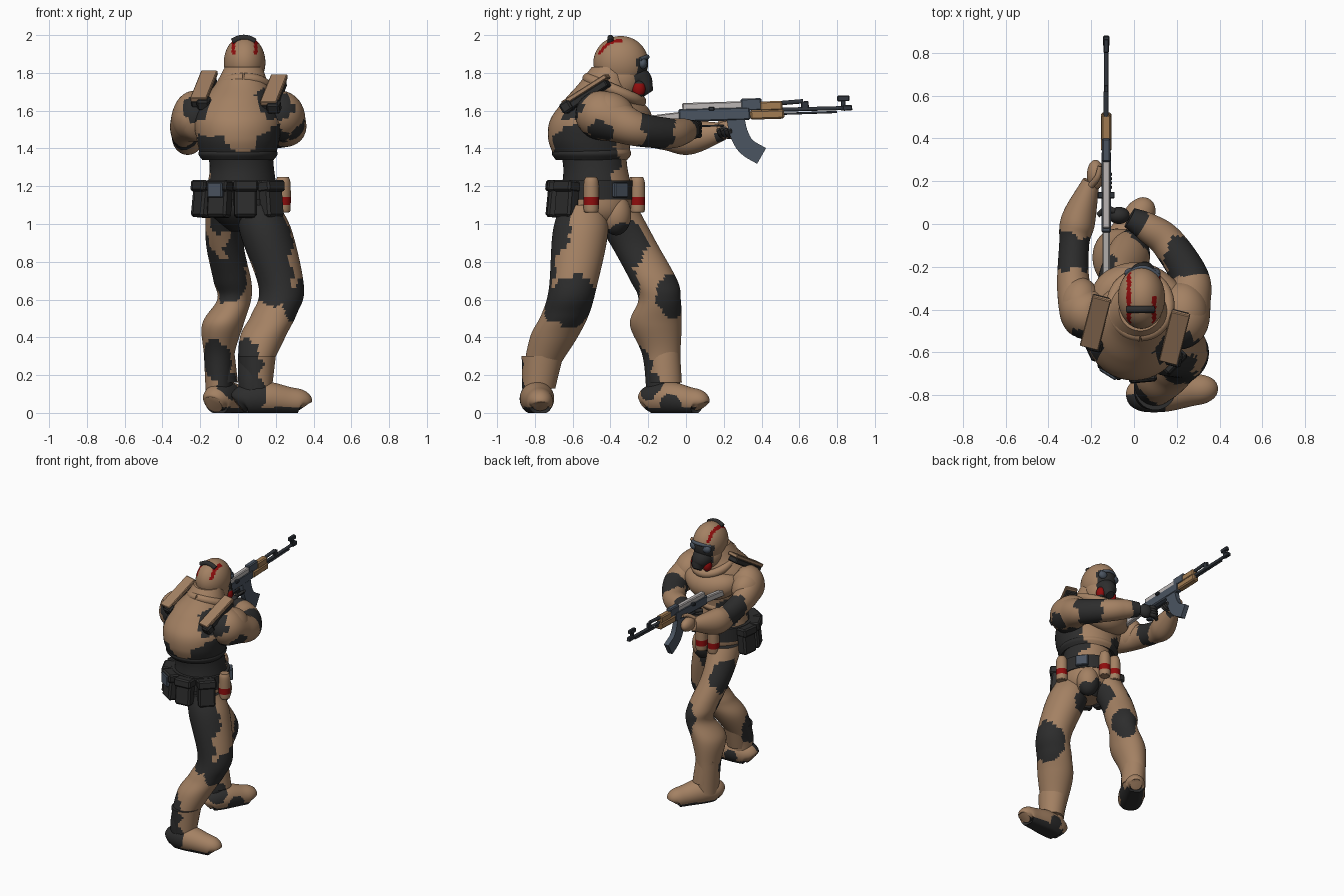
import bpy, bmesh, math
from mathutils import Vector, Matrix, noise

default_cube = bpy.data.objects.get("Cube")
if default_cube:
    bpy.data.objects.remove(default_cube, do_unlink=True)


def colour(name, red, green, blue):
    material = bpy.data.materials.new(name)
    material.use_nodes = True
    material.diffuse_color = (red, green, blue, 1)
    shader = material.node_tree.nodes["Principled BSDF"]
    shader.inputs["Base Color"].default_value = (red, green, blue, 1)
    return material


TAN = colour("tan cloth", .37, .22, .125)
DARK = colour("charcoal cloth", .026, .026, .026)
RED = colour("red paint", .28, .004, .004)
STEEL = colour("blue steel", .07, .09, .12)
BARREL = colour("dark steel", .03, .036, .045)
PALE = colour("pale metal", .5, .47, .46)
WOOD = colour("wood", .36, .2, .085)
CLOTH = [TAN, DARK]

# Dark camouflage patches on the cloth: x, y, z, radius
PATCHES = [
    (.1, -.73, .93, .18), (.16, -.73, .72, .13), (.33, -.6, .57, .14), (.02, -.8, .28, .11),
    (.05, -.87, .1, .09), (.12, -.7, .05, .05), (.06, -.34, .9, .13), (-.08, -.32, .7, .13),
    (.07, -.03, .62, .12), (-.12, -.24, .27, .1), (-.04, -.19, .14, .07), (.04, -.08, .05, .05),
    (-.19, -.24, .92, .11), (-.05, -.6, 1.1, .2), (.14, -.54, 1.35, .17), (-.12, -.62, 1.35, .13),
    (-.12, -.36, 1.35, .1), (.2, -.6, 1.66, .1), (-.22, -.56, 1.62, .08), (.34, -.46, 1.47, .07),
    (.25, -.17, 1.5, .11), (-.02, .03, 1.5, .08), (-.29, -.14, 1.5, .1), (-.14, .2, 1.46, .05)]


def camouflage(centre):
    wobble = .3 * noise.noise(centre * 14)
    dark = any((centre - Vector(patch[:3])).length < patch[3] * (1.1 - wobble) for patch in PATCHES)
    return int(dark or centre.z < .03)


def finish(mesh, name, materials, rule=None, angle=40):
    """Turn a bmesh into a shaded object, colouring its faces by a rule."""
    bmesh.ops.recalc_face_normals(mesh, faces=mesh.faces)
    if rule:
        for face in mesh.faces:
            face.material_index = rule(face.calc_center_median())
    data = bpy.data.meshes.new(name)
    mesh.to_mesh(data)
    mesh.free()
    thing = bpy.data.objects.new(name, data)
    bpy.context.collection.objects.link(thing)
    for material in materials:
        data.materials.append(material)
    bpy.ops.object.select_all(action="DESELECT")
    thing.select_set(True)
    bpy.context.view_layer.objects.active = thing
    bpy.ops.object.shade_smooth_by_angle(angle=math.radians(angle))


def tube(name, rings, materials=CLOTH, rule=None, squash=1, level=False, sides=48, steps=10):
    """Smooth loft through rings (x, y, z, radius); level keeps the rings horizontal."""
    if materials is CLOTH and not rule:
        rule = camouflage
    keys = [Vector(ring) for ring in rings]
    keys = [2 * keys[0] - keys[1]] + keys + [2 * keys[-1] - keys[-2]]
    path = []
    for before, start, end, after in zip(keys, keys[1:], keys[2:], keys[3:]):
        for step in range(steps):
            t = step / steps
            path.append(start + t / 2 * (end - before + t * (2 * before - 5 * start + 4 * end - after
                                         + t * (3 * start - before - 3 * end + after))))
    path.append(keys[-2])
    mesh, loops = bmesh.new(), []
    for index, point in enumerate(path):
        across, depth = Vector((1, 0, 0)), Vector((0, 1, 0))
        if not level:
            ahead, behind = path[min(index + 1, len(path) - 1)], path[max(index - 1, 0)]
            along = (ahead - behind).to_3d().normalized()
            across = along.cross(Vector((0, 0, 1))).normalized()
            depth = across.cross(along)
        loop = []
        for side in range(sides):
            turn = math.tau * (side + .5) / sides
            spot = point.to_3d() + point[3] * (across * math.cos(turn) + depth * squash * math.sin(turn))
            spot.z = max(spot.z, 0)
            loop.append(mesh.verts.new(spot))
        loops.append(loop)
    for low, high in zip(loops, loops[1:]):
        for side in range(sides):
            mesh.faces.new((low[side - 1], low[side], high[side], high[side - 1]))
    mesh.faces.new(loops[0])
    mesh.faces.new(loops[-1])
    finish(mesh, name, materials, rule)


def blob(name, place, size, materials=CLOTH, rule=camouflage):
    mesh = bmesh.new()
    bmesh.ops.create_uvsphere(mesh, u_segments=64, v_segments=40, radius=1)
    mesh.transform(Matrix.Translation(place) @ Matrix.Diagonal((*size, 1)))
    finish(mesh, name, materials, rule)


def box(name, place, size, material, turn=0, tilt=0):
    mesh = bmesh.new()
    bmesh.ops.create_cube(mesh, size=1)
    mesh.transform(Matrix.Diagonal((*size, 1)))
    bmesh.ops.bevel(mesh, geom=mesh.edges[:], offset=min(size) / 6, segments=1, affect="EDGES")
    mesh.transform(Matrix.Translation(place) @ Matrix.Rotation(turn, 4, "Z") @ Matrix.Rotation(tilt, 4, "X"))
    finish(mesh, name, [material], angle=20)


def boot(name, heel, toe):
    heel, toe = Vector(heel), Vector(toe)
    profile = ((0, .05), (.1, .08), (.4, .09), (.75, .075), (.95, .065), (1, .04))
    tube(name, [(*heel.lerp(toe, t), height * .85, height) for t, height in profile])


def gaiter(name, top, bottom):
    tube(name, [top, bottom], level=True, squash=1.1)


# Legs and boots
tube("right_leg", [(.11, -.55, 1.1, .11), (.15, -.56, .95, .14), (.23, -.6, .66, .12), (.19, -.64, .52, .12),
                   (.13, -.7, .4, .12), (.08, -.78, .2, .08), (.08, -.79, .06, .07)], level=True, squash=1.05)
tube("left_leg", [(-.06, -.4, 1.1, .11), (-.07, -.28, .9, .1), (-.03, -.17, .7, .1), (-.02, -.14, .6, .09),
                  (-.08, -.16, .47, .11), (-.1, -.13, .3, .08), (-.1, -.12, .08, .07)], level=True, squash=1.25)
gaiter("right_gaiter", (.1, -.76, .3, .1), (.1, -.78, .13, .08))
gaiter("left_gaiter", (-.1, -.12, .33, .08), (-.08, -.11, .16, .08))
boot("right_boot", (0, -.8), (.35, -.77))
boot("left_boot", (-.13, -.21), (.05, .08))

# Trunk with overhanging jacket
tube("trunk", [(.04, -.46, .96, .08), (.03, -.47, 1.05, .17), (.02, -.47, 1.15, .19), (.02, -.48, 1.3, .17),
               (0, -.5, 1.45, .18)], level=True)
blob("groin_guard", (.11, -.37, 1.05), (.08, .08, .11))
tube("jacket", [(0, -.5, 1.36, .2), (0, -.51, 1.45, .22), (0, -.49, 1.55, .23), (0, -.46, 1.65, .19),
                (.02, -.43, 1.74, .14), (.03, -.4, 1.83, .1)], level=True)
tube("jacket_hem", [(0, -.5, 1.34, .19), (0, -.5, 1.37, .21), (0, -.5, 1.4, .2)], CLOTH,
     lambda centre: int(centre.y < -.6 or camouflage(centre)), level=True)
tube("chest_fold", [(-.17, -.4, 1.6, .04), (-.1, -.31, 1.57, .09), (.03, -.28, 1.55, .1),
                    (.16, -.33, 1.57, .07), (.2, -.4, 1.6, .03)])

# Collar ring and shoulder plates
turns = [math.tau * step / 16 for step in range(17)]
tube("collar", [(.03 + .13 * math.sin(turn), -.38 - .14 * math.cos(turn), 1.71 + .06 * math.cos(turn), .03)
                for turn in turns], steps=3, sides=16)
for side, place in (("left", (-.18, -.46, 1.73)), ("right", (.19, -.53, 1.71))):
    place = Vector(place)
    box(side + "_shoulder_plate", place, (.09, .28, .025), TAN, -.25, .55)
    box(side + "_plate_backing", place - Vector((0, -.01, .03)), (.085, .26, .04), DARK, -.25, .55)
    box(side + "_plate_trim", place + Vector((.02, 0, .01)), (.02, .24, .01), DARK, -.25, .55)
    box(side + "_plate_buckle", place - Vector((0, .1, .09)), (.07, .06, .06), DARK, -.25, .55)


# Belt and the gear around it
def around_belt(degrees, radius, height):
    turn = math.radians(degrees)
    return Vector((.02 + radius * math.cos(turn), -.475 + radius * math.sin(turn), height)), turn + math.pi / 2


tube("belt", [(.02, -.475, 1.13, .2), (.02, -.475, 1.23, .2)], [DARK], level=True)
for degrees in (-155, -122, -85, -45, 172):
    place, turn = around_belt(degrees, .22, 1.13)
    box("pouch", place, (.12, .075, .19), DARK, turn, -.1)
    box("pouch_flap", place + Vector((0, 0, .07)), (.13, .09, .06), DARK, turn, -.1)
for name, degrees in (("front_buckle", 38), ("rear_buckle", -122)):
    place, turn = around_belt(degrees, .205 if degrees > 0 else .26, 1.18)
    box(name, place, (.09, .03, .08), STEEL, turn)
for degrees in (-7, 82, 107):
    place, turn = around_belt(degrees, .22, 1.06)
    tube("canister", [(*place + Vector((0, 0, rise)), radius)
                      for rise, radius in ((0, .03), (.02, .04), (.15, .04), (.19, .03))],
         [TAN, RED], lambda centre: int(1.1 < centre.z < 1.14), level=True)

# Arms
tube("right_arm", [(.14, -.47, 1.59, .07), (.21, -.46, 1.58, .13), (.25, -.36, 1.54, .11), (.26, -.25, 1.5, .09),
                   (.16, -.09, 1.48, .08), (.07, -.02, 1.49, .07), (-.02, .03, 1.5, .05)])
tube("left_arm", [(-.14, -.45, 1.58, .07), (-.22, -.42, 1.57, .12), (-.28, -.3, 1.52, .08),
                  (-.28, -.1, 1.47, .07), (-.26, .02, 1.46, .08), (-.2, .2, 1.49, .04)], squash=1.15)
blob("right_shoulder", (.23, -.42, 1.57), (.12, .15, .13))
blob("left_shoulder", (-.25, -.39, 1.56), (.1, .14, .12))

# Hands with curled fingers
blob("right_palm", (-.07, .04, 1.5), (.05, .04, .05), [DARK])
blob("left_palm", (-.18, .23, 1.5), (.04, .07, .05))
for finger in range(4):
    shift = finger * .02
    tube("left_finger", [(-.2, .19 + shift, 1.52, .014), (-.18, .2 + shift, 1.47, .016),
                         (-.13, .18 + shift, 1.48, .014), (-.11, .17 + shift, 1.5, .01)], CLOTH,
         lambda centre: int(centre.x > -.15), sides=10)
    tube("right_finger", [(-.09, .06, 1.53 - shift, .015), (-.13, .07, 1.53 - shift, .015),
                          (-.17, .04, 1.53 - shift, .012)], [DARK], sides=10)
tube("left_thumb", [(-.2, .18, 1.53, .016), (-.17, .22, 1.56, .015), (-.16, .27, 1.57, .01)], sides=10)


# Hood with painted stripes and crest
def hood_paint(centre):
    stripe_start = -.47 if centre.z < 1.97 else -.43
    stripe_end = -.2 if centre.x < .03 else -.34
    if centre.z > 1.9 and stripe_start < centre.y < stripe_end and .05 < abs(centre.x - .035) < .068:
        return 2
    return int(centre.y > -.26 and centre.z < 1.88)


def arch(name, place, width, rise, bow, radius, material):
    """Curved bar across the head, bowed forward and up in the middle."""
    x, y, z = place
    tube(name, [(x + width * t, y - bow * t * t, z - rise * t * t, radius) for t in (-1, -.5, 0, .5, 1)],
         [material], sides=14)


blob("hood", (.035, -.345, 1.855), (.11, .145, .14), [TAN, DARK, RED], hood_paint)
blob("hood_jaw", (.035, -.34, 1.77), (.1, .11, .12), CLOTH, lambda centre: int(centre.y > -.27))
arch("hood_crest", (.03, -.4, 1.985), .06, .02, 0, .017, DARK)

# Breathing mask
arch("brow_guard", (.04, -.205, 1.885), .075, .015, .04, .012, STEEL)
tube("mask_snout", [(.04, -.31, 1.79, .08), (.04, -.25, 1.76, .07), (.05, -.22, 1.72, .05),
                    (.05, -.2, 1.69, .03)], [DARK])
for side, offset in (("left", -1), ("right", 1)):
    blob(side + "_lens", (.04 + offset * .05, -.23, 1.85), (.035, .025, .03), [STEEL])
    blob(side + "_filter", (.045 + offset * .05, -.25, 1.715), (.03, .035, .045), [RED, DARK],
         lambda centre: int(abs(centre.z - 1.715) > .03))

# Rifle
AXIS = -.13


def part(name, back, front, bottom, top, width, material, tilt=.03):
    box(name, (AXIS, (back + front) / 2, (bottom + top) / 2), (width, front - back, top - bottom),
        material, 0, tilt)


def rod(name, back, front, height, radius):
    tube(name, [(AXIS, back, height, radius), (AXIS, front, height + .01, radius)], [BARREL], sides=12, steps=1)


part("receiver", -.04, .34, 1.545, 1.615, .045, STEEL)
part("receiver_cover", -.02, .3, 1.605, 1.645, .036, PALE)
part("stock", -.26, -.02, 1.535, 1.58, .035, PALE, .12)
part("rear_sight", .29, .4, 1.6, 1.665, .04, STEEL)
part("handguard", .34, .52, 1.555, 1.605, .05, WOOD)
part("upper_handguard", .39, .51, 1.6, 1.65, .045, WOOD)
part("bolt_handle", .12, .15, 1.6, 1.62, .08, BARREL)
part("trigger_guard", .07, .2, 1.515, 1.525, .016, BARREL)
part("pistol_grip", .01, .06, 1.45, 1.57, .035, BARREL, -.35)
part("gas_block", .61, .65, 1.6, 1.65, .02, BARREL)
part("muzzle", .83, .88, 1.6, 1.63, .03, BARREL)
part("front_sight_post", .82, .845, 1.6, 1.67, .02, BARREL)
part("front_sight", .8, .865, 1.65, 1.68, .026, BARREL)
rod("gas_tube", .5, .62, 1.64, .012)
rod("barrel", .5, .88, 1.605, .011)
rod("cleaning_rod", .5, .8, 1.583, .006)
tube("magazine", [(AXIS, .26, 1.57, .026), (AXIS, .28, 1.48, .026), (AXIS, .32, 1.41, .026),
                  (AXIS, .4, 1.36, .026)], [STEEL], squash=2.6, sides=4, steps=4)
